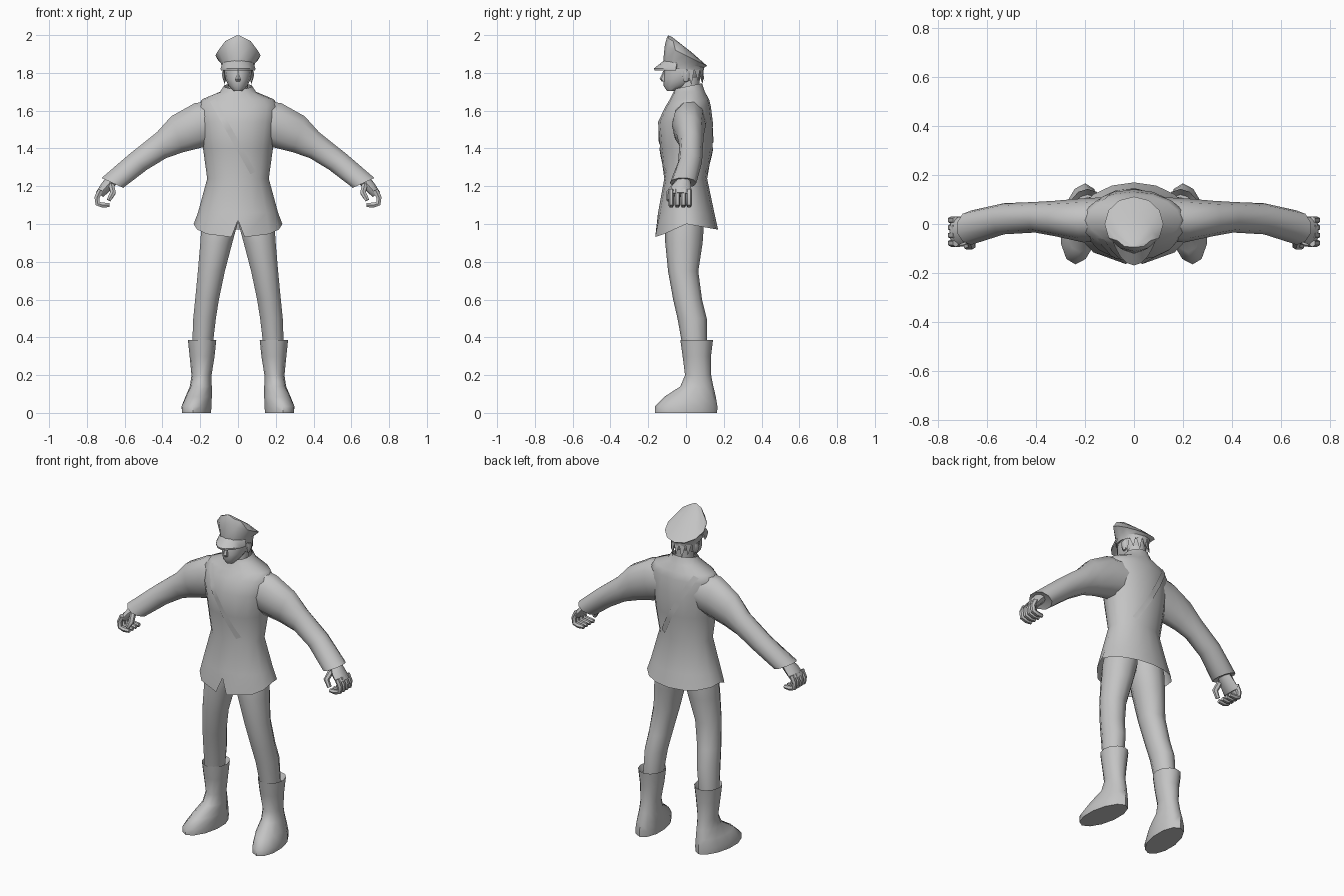
import bpy, bmesh, math
from mathutils import Vector
from mathutils.bvhtree import BVHTree

if "Cube" in bpy.data.objects:
    bpy.data.objects.remove(bpy.data.objects["Cube"])

grey = bpy.data.materials.new("uniform_grey")
grey.diffuse_color = (0.55, 0.55, 0.55, 1)
grey.use_nodes = True
grey.node_tree.nodes["Principled BSDF"].inputs["Base Color"].default_value = grey.diffuse_color


def finish(name, bm, mirror=False, angle=50):
    bmesh.ops.recalc_face_normals(bm, faces=bm.faces)
    mesh = bpy.data.meshes.new(name)
    bm.to_mesh(mesh)
    bm.free()
    mesh.materials.append(grey)
    ob = bpy.data.objects.new(name, mesh)
    bpy.context.collection.objects.link(ob)
    bpy.ops.object.select_all(action='DESELECT')
    ob.select_set(True)
    bpy.context.view_layer.objects.active = ob
    bpy.ops.object.shade_smooth_by_angle(angle=math.radians(angle))
    if mirror:
        ob.modifiers.new("mirror", 'MIRROR').use_mirror_merge = False
    return ob


def loft(bm, rings, n=10, ends=(True, True)):
    """Skin through rings given as (centre, half axis a, half axis b)."""
    rows = []
    for c, a, b in rings:
        c, a, b = Vector(c), Vector(a), Vector(b)
        rows.append([bm.verts.new(c + a * math.sin(2 * math.pi * i / n)
                                  - b * math.cos(2 * math.pi * i / n)) for i in range(n)])
    for r, s in zip(rows, rows[1:]):
        for i in range(n):
            j = (i + 1) % n
            bm.faces.new((r[i], r[j], s[j], s[i]))
    if ends[0]:
        bm.faces.new(rows[0])
    if ends[1]:
        bm.faces.new(rows[-1])
    return rows


def level(z, hx, y0, y1, cx=0, tilt=0):
    """Horizontal ring; tilt raises its back edge and lowers its front."""
    return ((cx, (y0 + y1) / 2, z), (hx, 0, 0), (0, (y1 - y0) / 2, tilt))


def tube(bm, pts, r, n=6):
    pts = [Vector(p) for p in pts]
    rings = []
    for i, p in enumerate(pts):
        d = (pts[min(i + 1, len(pts) - 1)] - pts[max(i - 1, 0)]).normalized()
        side = d.cross(Vector((0, 1, 0))).normalized()
        rr = r * (0.75 if i == len(pts) - 1 else 1)
        rings.append((p, side * rr, d.cross(side) * rr))
    loft(bm, rings, n)


# jacket with flared hem and a notch at the front
bm = bmesh.new()
rows = loft(bm, [level(0.97, .235, -.165, .17), level(1.06, .212, -.148, .15),
                 level(1.24, .163, -.115, .112), level(1.40, .185, -.137, .14),
                 level(1.54, .205, -.148, .142), level(1.62, .215, -.11, .132),
                 level(1.66, .19, -.085, .122), level(1.70, .095, -.065, .1),
                 level(1.73, .075, -.06, .085, tilt=.015)], 16, (False, False))
for i, v in enumerate(rows[0]):
    c = math.cos(2 * math.pi * i / 16)
    v.co.z = 1.0 - .075 * c if c > 0 else 1.0 + .03 * c
for k, s in ((1, 1), (15, -1)):
    rows[0][k].co.x, rows[0][k].co.y = .035 * s, -.163
rows[0][0].co.z = 1.02
rows[0][0].co.y = -.15
bm.normal_update()
surface = BVHTree.FromBMesh(bm)
finish("jacket", bm)

# diagonal shoulder strap laid on the front and back of the jacket
for name, s in (("strap_front", 1), ("strap_back", -1)):
    bm = bmesh.new()
    pairs = []
    for i in range(13):
        t = i / 12
        x, z = -.135 + .215 * t, 1.655 - .385 * t
        pair = []
        for w in (-.014, .014):
            hit = surface.ray_cast(Vector((x + w, -s, z + w * .5)), Vector((0, s, 0)))[0]
            pair.append(bm.verts.new(hit - Vector((0, s * .005, 0))))
        pairs.append(pair)
    for p, q in zip(pairs, pairs[1:]):
        bm.faces.new((p[0], p[1], q[1], q[0]))
    finish(name, bm)

# sleeves: top point, bottom point and depth range of each ring
bm = bmesh.new()
sleeve = [(.10, 1.665, .10, 1.43, -.07, .11), (.232, 1.645, .185, 1.40, -.075, .105),
          (.355, 1.575, .29, 1.375, -.05, .095), (.43, 1.49, .38, 1.345, -.035, .09),
          (.58, 1.37, .48, 1.285, -.042, .085), (.725, 1.245, .605, 1.19, -.085, .055),
          (.70, 1.24, .625, 1.205, -.065, .035)]
loft(bm, [(((a + c) / 2, (e + f) / 2, (b + d) / 2), ((a - c) / 2, 0, (b - d) / 2),
           (0, (f - e) / 2, 0)) for a, b, c, d, e, f in sleeve], 10)
finish("sleeve", bm, True)

# hand with curled fingers and thumb
bm = bmesh.new()
loft(bm, [((.665, -.015, 1.235), (.03, 0, .015), (0, .036, 0)),
          ((.695, -.025, 1.20), (.028, 0, .014), (0, .052, 0)),
          ((.733, -.03, 1.155), (.02, 0, .012), (0, .06, 0))], 8)
for y in (-.078, -.046, -.014, .016):
    tube(bm, [(.728, y, 1.18), (.747, y, 1.14), (.743, y, 1.108), (.715, y, 1.1),
              (.68, y, 1.1)], .0155)
tube(bm, [(.67, -.055, 1.205), (.662, -.088, 1.165), (.685, -.092, 1.125)], .017)
finish("hand", bm, True)

# trouser legs
bm = bmesh.new()
loft(bm, [level(1.12, .09, -.09, .09, .085), level(1.0, .1, -.11, .095, .098),
          level(.9, .089, -.11, .088, .115), level(.75, .075, -.095, .065, .141),
          level(.6, .066, -.068, .085, .164), level(.5, .063, -.045, .11, .177),
          level(.36, .057, -.02, .11, .188)], 10)
finish("trouser_leg", bm, True)

# boots with a flared cuff and toes turned out
bm = bmesh.new()
boot = [level(.35, .06, -.015, .12, .19), level(.385, .075, -.03, .143, .19),
        level(.30, .066, -.018, .132, .19), level(.2, .053, -.005, .133, .193),
        level(.14, .058, -.03, .145, .2), level(.085, .07, -.115, .158, .212),
        level(.035, .079, -.165, .166, .222), level(0, .077, -.165, .165, .222)]
rows = loft(bm, boot, 12)
for k, row in enumerate(rows[4:]):
    for v in row:
        v.co.x -= .12 * (v.co.y + .02) * min(1, (k + 1) / 3)
finish("boot", bm, True)

# neck
bm = bmesh.new()
loft(bm, [level(1.64, .06, -.05, .07), level(1.72, .055, -.045, .07),
          level(1.79, .055, -.04, .075)], 10)
finish("neck", bm)

# head with pointed chin
bm = bmesh.new()
loft(bm, [level(1.703, .022, -.1, -.045), level(1.73, .048, -.118, .01),
          level(1.765, .066, -.12, .07), level(1.81, .074, -.116, .088),
          level(1.86, .07, -.1, .08)], 12)
finish("head", bm)

# nose
bm = bmesh.new()
loft(bm, [level(1.755, .013, -.128, -.1), level(1.768, .015, -.14, -.1),
          level(1.81, .007, -.12, -.1)], 6)
finish("nose", bm)

# ears
bm = bmesh.new()
loft(bm, [level(1.755, .007, -.01, .01, .07), level(1.785, .011, -.018, .022, .075),
          level(1.81, .008, -.015, .018, .076)], 6)
finish("ear", bm, True)

# jagged hair below the cap
bm = bmesh.new()
for i in range(9):
    t = math.radians(-10 + 25 * i)
    root = [Vector((.08 * math.cos(t + d), .0 + .092 * math.sin(t + d), 1.83)) for d in (-.25, .25)]
    low = 1.735 if i % 2 else 1.755
    tip = Vector((.075 * math.cos(t), .005 + .092 * math.sin(t), low))
    inner = Vector((.055 * math.cos(t), .065 * math.sin(t), 1.83))
    a, b, c, d = [bm.verts.new(p) for p in (*root, tip, inner)]
    for f in ((a, b, c), (b, d, c), (d, a, c), (a, d, b)):
        bm.faces.new(f)
finish("hair", bm)

# cap band and overhanging crown
bm = bmesh.new()
loft(bm, [((0, -.012, 1.82), (.084, 0, 0), (0, .105, -.01)),
          ((0, -.012, 1.85), (.09, 0, 0), (0, .108, -.022)),
          ((0, .0, 1.892), (.12, 0, 0), (0, .112, -.055)),
          ((0, -.035, 1.948), (.078, 0, 0), (0, .066, -.04)),
          ((0, -.085, 1.995), (.012, 0, 0), (0, .01, -.004))], 12)
finish("cap", bm, angle=40)

# cap visor
bm = bmesh.new()
cols = []
for i in range(9):
    t = math.radians(-160 + 140 * i / 8)
    c, s = math.cos(t), math.sin(t)
    r = -s
    cols.append([bm.verts.new(p) for p in (
        (.088 * c, -.012 + .105 * s, 1.845 + .02 * r),
        (.098 * c, -.012 + (.105 + .052 * r) * s, 1.822 + .002 * r),
        (.096 * c, -.012 + (.105 + .05 * r) * s, 1.813),
        (.086 * c, -.012 + .1 * s, 1.832 + .02 * r))])
for p, q in zip(cols, cols[1:]):
    for k in range(4):
        m = (k + 1) % 4
        bm.faces.new((p[k], p[m], q[m], q[k]))
bm.faces.new(cols[0])
bm.faces.new(cols[-1])
finish("visor", bm, angle=35)
